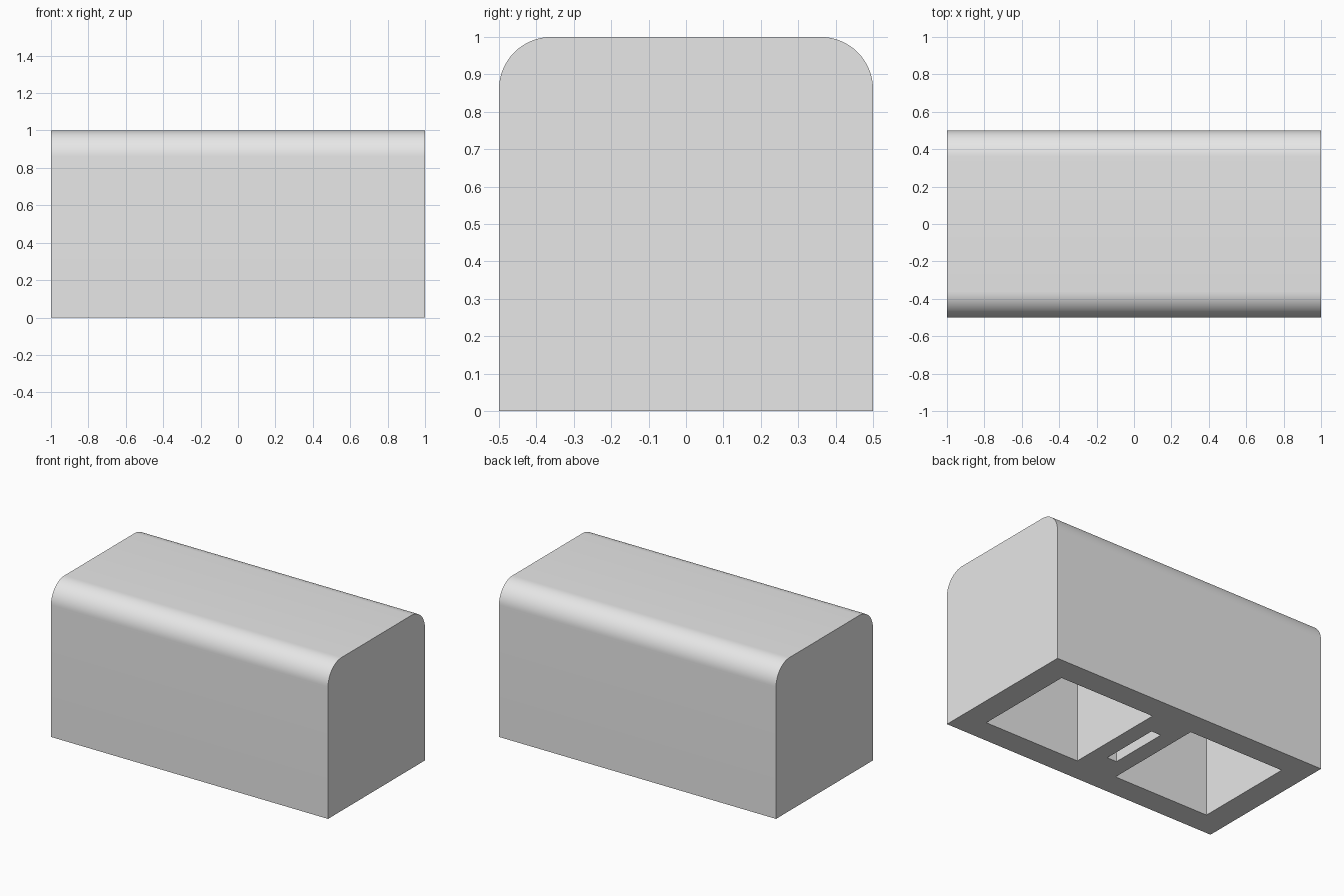
import bpy
import bmesh
from mathutils import Matrix

default = bpy.data.objects.get("Cube")
if default:
    bpy.data.objects.remove(default, do_unlink=True)

# Single light grey material
grey = bpy.data.materials.new("light_grey")
grey.use_nodes = True
colour = (0.8, 0.8, 0.8, 1.0)
grey.diffuse_color = colour
grey.node_tree.nodes["Principled BSDF"].inputs["Base Color"].default_value = colour


def box(name, size, centre, round_top=0.0):
    """Box with optional rounding along its two long top edges."""
    bm = bmesh.new()
    bmesh.ops.create_cube(bm, size=1, matrix=Matrix.Translation(centre) @ Matrix.Diagonal((*size, 1)))
    if round_top:
        top = centre[2] + size[2] / 2
        edges = [e for e in bm.edges
                 if all(abs(v.co.z - top) < 1e-4 for v in e.verts)
                 and abs(e.verts[0].co.y - e.verts[1].co.y) < 1e-4]
        bmesh.ops.bevel(bm, geom=edges, offset=round_top, segments=16,
                        profile=0.5, affect='EDGES')
    mesh = bpy.data.meshes.new(name)
    bm.to_mesh(mesh)
    bm.free()
    mesh.materials.append(grey)
    obj = bpy.data.objects.new(name, mesh)
    bpy.context.collection.objects.link(obj)
    return obj


# Block with rounded top edges
block = box("block", (2, 1, 1), (0, 0, 0.5), round_top=0.14)

# Underside: two large pockets and a narrow slot in the rib between them
depth = 0.84
cutters = [box("pocket_cutter", (0.69, 0.68, depth * 2), (side * 0.49, 0, 0)) for side in (-1, 1)]
cutters.append(box("slot_cutter", (0.07, 0.4, depth * 2), (0, 0, 0)))

bpy.ops.object.select_all(action='DESELECT')
bpy.context.view_layer.objects.active = block
block.select_set(True)
for cutter in cutters:
    cutter.hide_render = True
    cut = block.modifiers.new("hollow", 'BOOLEAN')
    cut.operation = 'DIFFERENCE'
    cut.solver = 'EXACT'
    cut.object = cutter
    bpy.ops.object.modifier_apply(modifier=cut.name)
    bpy.data.objects.remove(cutter, do_unlink=True)

# Smooth rounding, crisp corners
bpy.ops.object.shade_smooth_by_angle(angle=0.52)
